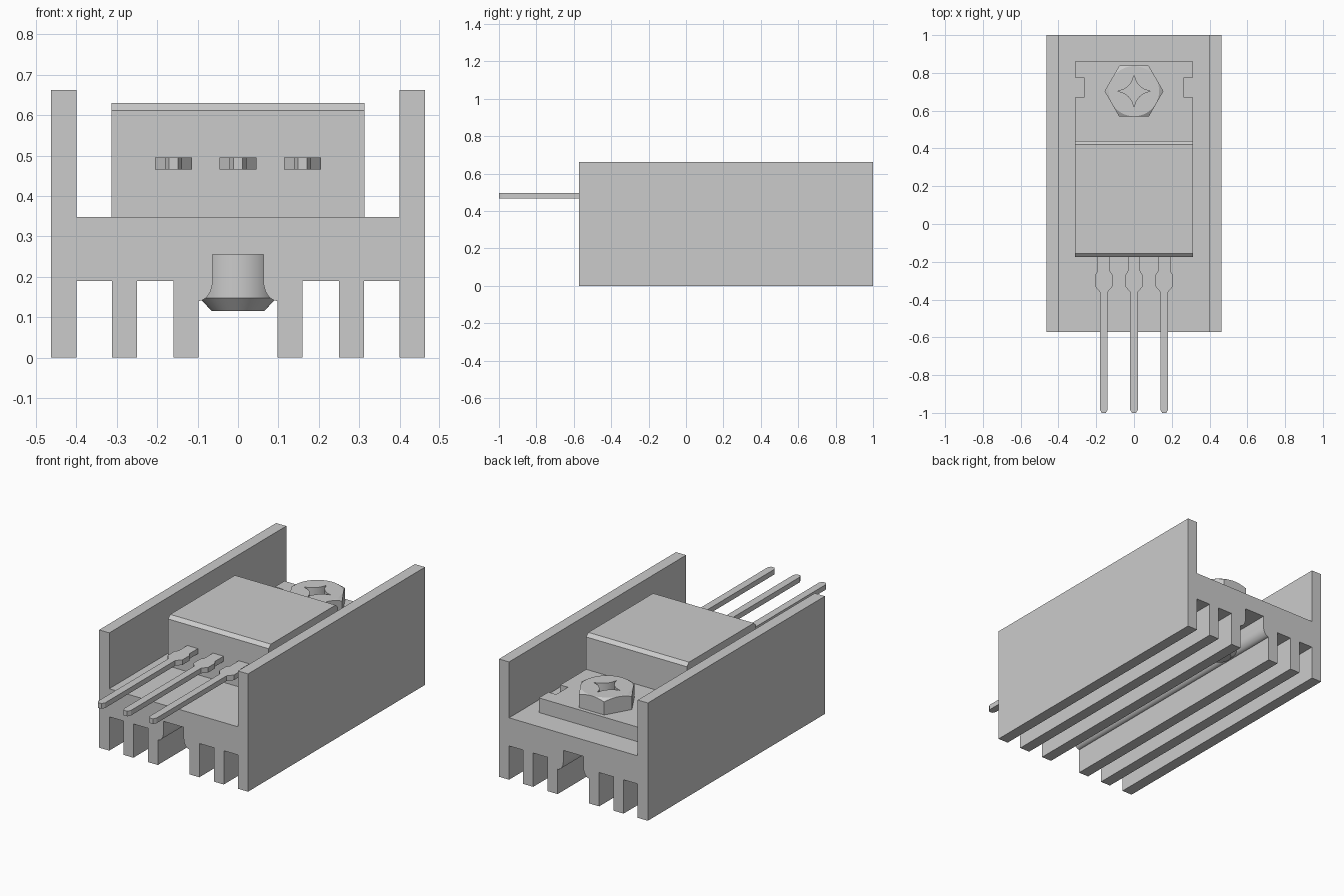
import bpy, bmesh
from math import sin, cos, pi, sqrt

if "Cube" in bpy.data.objects:
    bpy.data.objects.remove(bpy.data.objects["Cube"])

def finish(name, bm, smooth=False):
    bmesh.ops.recalc_face_normals(bm, faces=bm.faces)
    mesh = bpy.data.meshes.new(name)
    bm.to_mesh(mesh)
    bm.free()
    ob = bpy.data.objects.new(name, mesh)
    bpy.context.collection.objects.link(ob)
    if smooth:
        bpy.ops.object.select_all(action='DESELECT')
        ob.select_set(True)
        bpy.context.view_layer.objects.active = ob
        bpy.ops.object.shade_smooth_by_angle(angle=pi / 6)
    return ob

def loft(name, rings, smooth=False):
    """Join closed rings of equal length and cap both ends."""
    bm = bmesh.new()
    loops = [[bm.verts.new(p) for p in ring] for ring in rings]
    for a, b in zip(loops, loops[1:]):
        for i in range(len(a)):
            j = (i + 1) % len(a)
            bm.faces.new((a[i], a[j], b[j], b[i]))
    bm.faces.new(loops[0])
    bm.faces.new(loops[-1])
    return finish(name, bm, smooth)

def prism(name, profile, place, lo, hi, smooth=False):
    """Extrude a 2D profile; place maps (u, v, depth) to xyz."""
    return loft(name, [[place(u, v, d) for u, v in profile] for d in (lo, hi)], smooth)

def mirrored(half):
    return half + [(-u, v) for u, v in reversed(half)]

# Heat sink: finned profile with a flared screw channel, extruded along y
flare = [(0.063 + 0.035 * (1 - cos(t)), 0.19 - 0.05 * sin(t))
         for t in [i * pi / 16 for i in range(9)]]
half = [(0.063, 0.255)] + flare + [(0.098, 0)]
half += [(0.16, 0), (0.16, 0.19), (0.25, 0.19), (0.25, 0), (0.312, 0), (0.312, 0.19),
         (0.40, 0.19), (0.40, 0), (0.463, 0), (0.463, 0.662), (0.40, 0.662), (0.40, 0.348)]
prism("heat_sink", mirrored(half), lambda u, v, d: (u, d, v), -0.572, 1.0, True)

# Transistor body: side profile with chamfered top edges
body = [(-0.175, 0.348), (-0.175, 0.612), (-0.155, 0.63),
        (0.42, 0.63), (0.44, 0.612), (0.44, 0.348)]
prism("transistor_body", body, lambda u, v, d: (d, u, v), -0.313, 0.313)

# Metal mounting tab with side notches
TAB_TOP = 0.43
tab = [(0.313, 0.44), (0.313, 0.67), (0.265, 0.67), (0.265, 0.775),
       (0.313, 0.775), (0.313, 0.86)]
prism("mounting_tab", mirrored(tab), lambda u, v, d: (u, v, d), 0.348, TAB_TOP)

# Three pins
pin = [(0.033, -0.17), (0.033, -0.25), (0.046, -0.27), (0.046, -0.33),
       (0.021, -0.36), (0.021, -0.982), (0.011, -1.0)]
for side, x in (("left", -0.16), ("middle", 0), ("right", 0.16)):
    prism(side + "_pin", mirrored(pin), lambda u, v, d: (u + x, v, d), 0.466, 0.495)

# Screw: rings given by radius and height as functions of angle
N = 48
SCREW_Y = 0.703
HEAD_TOP = 0.518

def ring(radius, height):
    pts = []
    for i in range(N):
        a = 2 * pi * i / N
        r = radius(a)
        pts.append((r * cos(a), SCREW_Y + r * sin(a), height(r)))
    return pts

def hexagon(a):
    return 0.135 / cos((a % (pi / 3)) - pi / 6)

def star(a, tip=0.085, c=0.1):
    a %= pi / 2
    k = c * (cos(a) + sin(a))
    rho2 = (c - tip) ** 2 + c * c
    return k - sqrt(max(0, k * k - 2 * c * c + rho2))

loft("screw_head", [
    ring(hexagon, lambda r: TAB_TOP),
    ring(hexagon, lambda r: HEAD_TOP - (r - 0.133) * 0.65),
    ring(lambda a: 0.133, lambda r: HEAD_TOP),
    ring(star, lambda r: HEAD_TOP),
    ring(star, lambda r: HEAD_TOP - 0.045)], True)

loft("screw_shaft", [
    ring(lambda a: 0.065, lambda r: 0.115),
    ring(lambda a: 0.095, lambda r: 0.147),
    ring(lambda a: 0.095, lambda r: TAB_TOP)], True)
